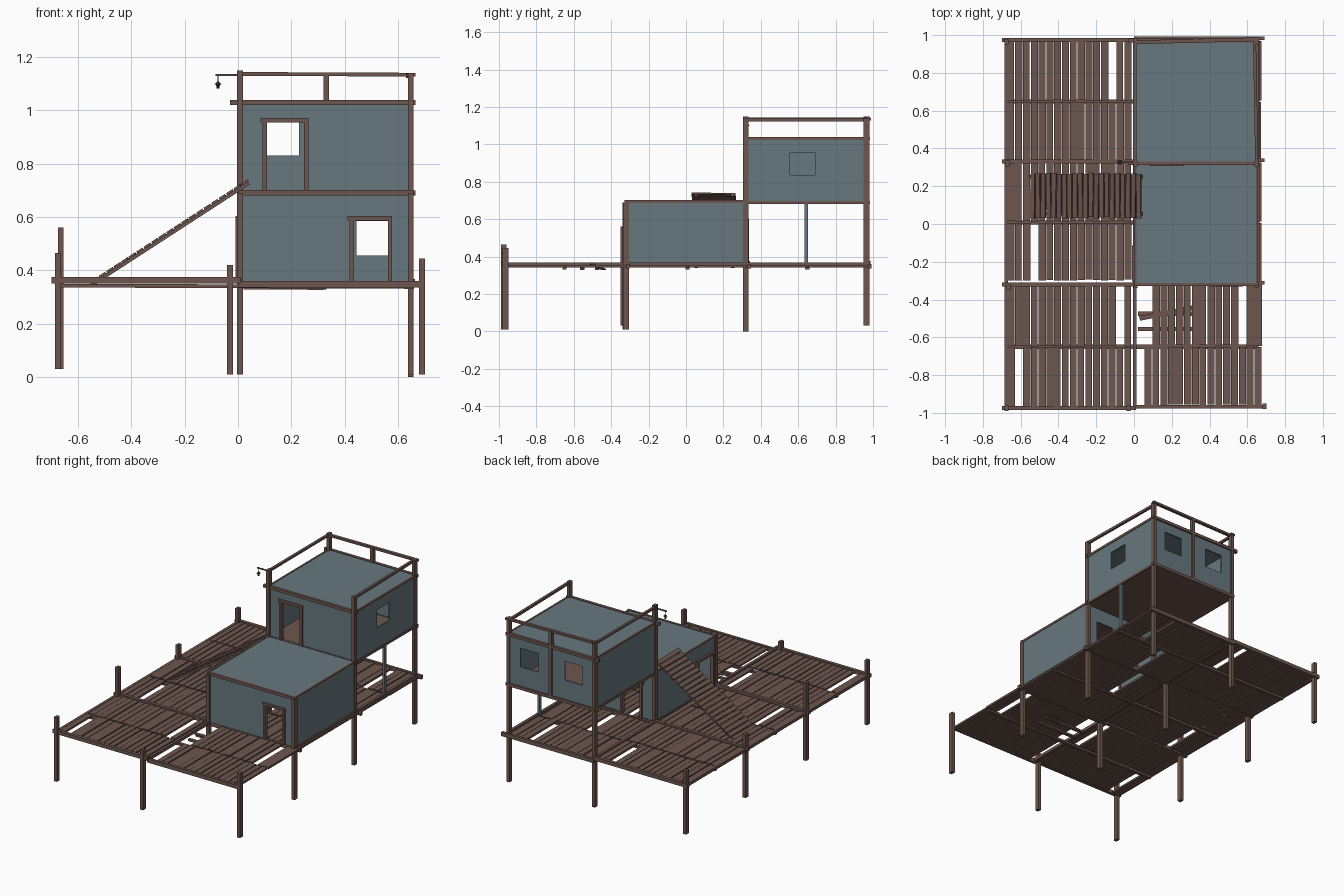
import bpy, bmesh, math, random
from mathutils import Vector, Matrix

random.seed(4)
if "Cube" in bpy.data.objects:
    bpy.data.objects.remove(bpy.data.objects["Cube"])


def material(name, rgb):
    m = bpy.data.materials.new(name)
    m.use_nodes = True
    m.diffuse_color = (*rgb, 1)
    m.node_tree.nodes["Principled BSDF"].inputs["Base Color"].default_value = (*rgb, 1)
    return m


WOOD = material("weathered_wood", (0.155, 0.094, 0.077))
SLATE = material("slate_panel", (0.136, 0.19, 0.217))
IRON = material("dark_iron", (0.03, 0.03, 0.032))


def finish(name, bm, mat):
    mesh = bpy.data.meshes.new(name)
    bmesh.ops.recalc_face_normals(bm, faces=bm.faces)
    bm.to_mesh(mesh)
    bm.free()
    mesh.materials.append(mat)
    ob = bpy.data.objects.new(name, mesh)
    bpy.context.scene.collection.objects.link(ob)
    return ob


def add_box(bm, lo, hi):
    lo, hi = Vector(lo), Vector(hi)
    bmesh.ops.create_cube(bm, size=1, matrix=Matrix.Translation((lo + hi) / 2)
                          @ Matrix.Diagonal((*(hi - lo), 1)))


def box(name, lo, hi, mat=WOOD):
    bm = bmesh.new()
    add_box(bm, lo, hi)
    return finish(name, bm, mat)


def beam(name, p, q, w=0.02, h=0.02, mat=WOOD):
    """Straight timber from p to q."""
    p, q = Vector(p), Vector(q)
    d = q - p
    bm = bmesh.new()
    up = "Y" if abs(d.z) > 0.9 * d.length else "Z"
    rot = d.to_track_quat("X", up).to_matrix().to_4x4()
    bmesh.ops.create_cube(bm, size=1, matrix=Matrix.Translation((p + q) / 2) @ rot
                          @ Matrix.Diagonal((d.length, w, h, 1)))
    return finish(name, bm, mat)


def wall(name, axis, pos, u_range, z_range, holes=()):
    """Thin panel facing x or y with rectangular openings (u0, u1, z0, z1)."""
    us = sorted({*u_range, *(h[0] for h in holes), *(h[1] for h in holes)})
    zs = sorted({*z_range, *(h[2] for h in holes), *(h[3] for h in holes)})
    bm = bmesh.new()

    def point(u, z):
        return (pos, u, z) if axis == "x" else (u, pos, z)
    grid = {(u, z): bm.verts.new(point(u, z)) for u in us for z in zs}
    for a, b in zip(us, us[1:]):
        for c, d in zip(zs, zs[1:]):
            u, z = (a + b) / 2, (c + d) / 2
            if not any(h[0] < u < h[1] and h[2] < z < h[3] for h in holes):
                bm.faces.new([grid[k] for k in ((a, c), (b, c), (b, d), (a, d))])
    ob = finish(name, bm, SLATE)
    mod = ob.modifiers.new("thickness", "SOLIDIFY")
    mod.thickness = 0.008
    mod.offset = 0


def door_frame(name, axis, pos, u0, u1, z0, z1):
    t, e = 0.016, 0.014
    bm = bmesh.new()
    for a, b, c, d in ((u0 - t, u0, z0, z1), (u1, u1 + t, z0, z1),
                       (u0 - t - 0.008, u1 + t, z1, z1 + t)):
        if axis == "x":
            add_box(bm, (pos - e, a, c), (pos + e, b, d))
        else:
            add_box(bm, (a, pos - e, c), (b, pos + e, d))
    finish(name, bm, WOOD)


# Deck planks: each row is x range, y range, height and gaps left by lost planks
L, R, HI, LO = (-0.67, -0.01), (0.015, 0.68), 0.36, 0.348
ROWS = [(L, -0.97, -0.655, HI, (-0.6,)), (L, -0.65, -0.33, HI, (-0.09,)),
        (L, -0.3, 0.005, HI, (-0.53,)), (L, 0.01, 0.325, HI, ()),
        (L, 0.335, 0.645, HI, (-0.68,)), (L, 0.65, 0.97, HI, (-0.1,)),
        (R, -0.96, -0.65, LO, (0.03,)), (R, -0.645, -0.32, LO, (0.035, 0.07, 0.59)),
        (R, -0.31, 0.005, LO, ()), (R, 0.01, 0.325, LO, (0.2,)),
        (R, 0.335, 0.645, LO, (0.3,)), (R, 0.65, 0.97, LO, (0.5,))]
for n, (xr, y0, y1, z, gaps) in enumerate(ROWS):
    bm = bmesh.new()
    count = 16
    pitch = (xr[1] - xr[0]) / count
    for i in range(count):
        x = xr[0] + i * pitch
        if any(abs(x + pitch / 2 - g) < pitch / 2 for g in gaps):
            continue
        slack = random.uniform(0.001, 0.007)
        add_box(bm, (x, y0 + random.uniform(0, 0.006), z - 0.006),
                (x + pitch - slack, y1, z + random.uniform(0.004, 0.008)))
    finish(f"deck_planks_{n + 1}", bm, WOOD)

# Deck framing
for i, y in enumerate((-0.975, -0.32, 0.33, 0.975)):
    beam(f"deck_cross_beam_left_{i}", (-0.70, y, 0.363), (0.01, y, 0.363), 0.022, 0.024)
    beam(f"deck_cross_beam_right_{i}", (0, y + 0.008, 0.348), (0.69, y + 0.008, 0.348), 0.018, 0.026)
for i, y in enumerate((-0.65, 0.008, 0.648)):
    beam(f"joist_{i}", (-0.68, y, 0.343), (0.66, y, 0.338), 0.022, 0.014)
for i, y in enumerate((-0.475, -0.555)):
    beam(f"bare_joist_{i}", (0.02, y, 0.335), (0.32, y, 0.333), 0.022, 0.012)
for i, (x, y0, y1) in enumerate(((-0.677, -0.98, 0.98), (0.005, -0.98, 0.98), (0.655, -0.32, 0.98))):
    beam(f"deck_long_beam_{i}", (x, y0, 0.357), (x, y1, 0.357), 0.018, 0.02)
beam("fallen_plank", (0.03, -0.5, 0.356), (0.33, -0.44, 0.331), 0.025, 0.006)

# Supporting posts: x, y, bottom, top
POSTS = [(-0.675, -0.975, 0.03, 0.465), (-0.03, -0.975, 0.01, 0.42), (0.69, -0.965, 0.01, 0.445),
         (-0.665, -0.335, 0.03, 0.56), (0.008, -0.325, 0.01, 0.69), (0.648, -0.32, 0.01, 0.69),
         (-0.67, 0.32, 0.03, 0.46), (0.008, 0.32, 0.01, 1.15), (0.648, 0.32, 0, 1.14),
         (-0.675, 0.965, 0.03, 0.46), (0.008, 0.965, 0.03, 1.15), (0.648, 0.965, 0.03, 1.14)]
for i, (x, y, z0, z1) in enumerate(POSTS):
    w = 0.011
    box(f"post_{i + 1}", (x - w, y - w - 0.004, z0), (x + w, y + w + 0.004, z1))
box("lower_bay_post", (0.64, 0.633, 0.35), (0.656, 0.653, 0.69), SLATE)
box("rear_bay_post", (0.32, 0.958, 0.69), (0.342, 0.982, 1.14))

# Lower room
X, Z1 = (0.008, 0.648), (0.36, 0.692)
front_door = (0.435, 0.562, 0.36, 0.588)
back_door = (0.115, 0.245, 0.36, 0.588)
side_door = (-0.28, -0.13, 0.36, 0.588)
wall("lower_front_wall", "y", -0.315, X, Z1, [front_door])
wall("lower_back_wall", "y", 0.318, X, Z1, [back_door, (0.445, 0.575, 0.455, 0.585)])
wall("lower_left_wall", "x", 0.65, (-0.315, 0.318), Z1)
wall("lower_right_wall", "x", 0.008, (-0.315, 0.318), Z1, [side_door])
door_frame("lower_front_door_frame", "y", -0.318, *front_door)
door_frame("lower_back_door_frame", "y", 0.322, *back_door)
door_frame("lower_side_door_frame", "x", 0.004, *side_door)
box("lower_roof", (0.01, -0.315, 0.686), (0.648, 0.318, 0.698), SLATE)
box("lower_ceiling", (0.014, -0.31, 0.678), (0.644, 0.314, 0.686))
beam("lower_roof_front_beam", (0, -0.32, 0.691), (0.66, -0.32, 0.691), 0.016, 0.02)
beam("lower_roof_left_beam", (0.651, -0.32, 0.694), (0.651, 0.32, 0.694), 0.012, 0.014)
beam("lower_roof_right_beam", (0.006, -0.32, 0.694), (0.006, 0.32, 0.694), 0.012, 0.014)

# Upper room
Y, Z2 = (0.325, 0.968), (0.69, 1.03)
upper_door = (0.108, 0.248, 0.70, 0.955)
wall("upper_front_wall", "y", 0.325, X, Z2, [upper_door])
wall("upper_back_wall", "y", 0.968, X, Z2, [(0.095, 0.228, 0.83, 0.957), (0.425, 0.56, 0.83, 0.957)])
wall("upper_left_wall", "x", 0.65, Y, Z2, [(0.555, 0.69, 0.835, 0.957)])
wall("upper_right_wall", "x", 0.006, Y, Z2)
door_frame("upper_door_frame", "y", 0.32, *upper_door)
box("upper_floor", (0.008, 0.325, 0.68), (0.648, 0.968, 0.696))
box("upper_roof", (0.008, 0.325, 1.022), (0.65, 0.968, 1.036), SLATE)
for z, tag in ((0.69, "floor"), (1.03, "roof")):
    for y, side in ((0.322, "front"), (0.972, "back")):
        beam(f"upper_{tag}_{side}_beam", (-0.03 if z > 1 else 0, y, z), (0.665, y, z))
    for x, side in ((0.652, "left"), (0.004, "right")):
        beam(f"upper_{tag}_{side}_beam", (x, 0.315, z), (x, 0.985, z), 0.012, 0.016)

# Roof railing, open at the front
beam("railing_back", (0, 0.962, 1.137), (0.665, 0.978, 1.134), 0.02, 0.014)
beam("railing_left", (0.638, 0.98, 1.13), (0.65, 0.315, 1.13), 0.016, 0.016)
beam("railing_right", (0.004, 0.315, 1.137), (0.004, 0.985, 1.137), 0.016, 0.014)

# Boarded stair ramp
start, end = Vector((-0.55, 0, 0.352)), Vector((0.04, 0, 0.735))
for i, y in enumerate((0.055, 0.25)):
    off = Vector((0, y, -0.007))
    beam(f"stair_stringer_{i}", start + off, end + off, 0.018, 0.014)
slope = (end - start).to_track_quat("X", "Z").to_matrix().to_4x4()
treads = 21
bm = bmesh.new()
for i in range(treads):
    c = start.lerp(end, (i + 0.5) / treads) + Vector((0, 0.15 + random.uniform(-0.004, 0.004), 0.004))
    twist = Matrix.Rotation(random.uniform(-0.02, 0.02), 4, "Z")
    bmesh.ops.create_cube(bm, size=1, matrix=Matrix.Translation(c) @ slope @ twist
                          @ Matrix.Diagonal((0.027, 0.235, 0.009, 1)))
finish("stair_treads", bm, WOOD)

# Hanging lamp on its arm
beam("lamp_arm", (-0.085, 0.328, 1.133), (0.01, 0.328, 1.133), 0.008, 0.007, WOOD)
beam("lamp_cord", (-0.075, 0.328, 1.133), (-0.075, 0.328, 1.1), 0.003, 0.003, IRON)
for name, r1, r2, z, depth in (("lamp_shade", 0.013, 0.004, 1.103, 0.01),
                               ("lamp_body", 0.006, 0.007, 1.09, 0.016)):
    bm = bmesh.new()
    bmesh.ops.create_cone(bm, cap_ends=True, segments=8, radius1=r1, radius2=r2, depth=depth,
                          matrix=Matrix.Translation((-0.075, 0.328, z)))
    finish(name, bm, IRON)
